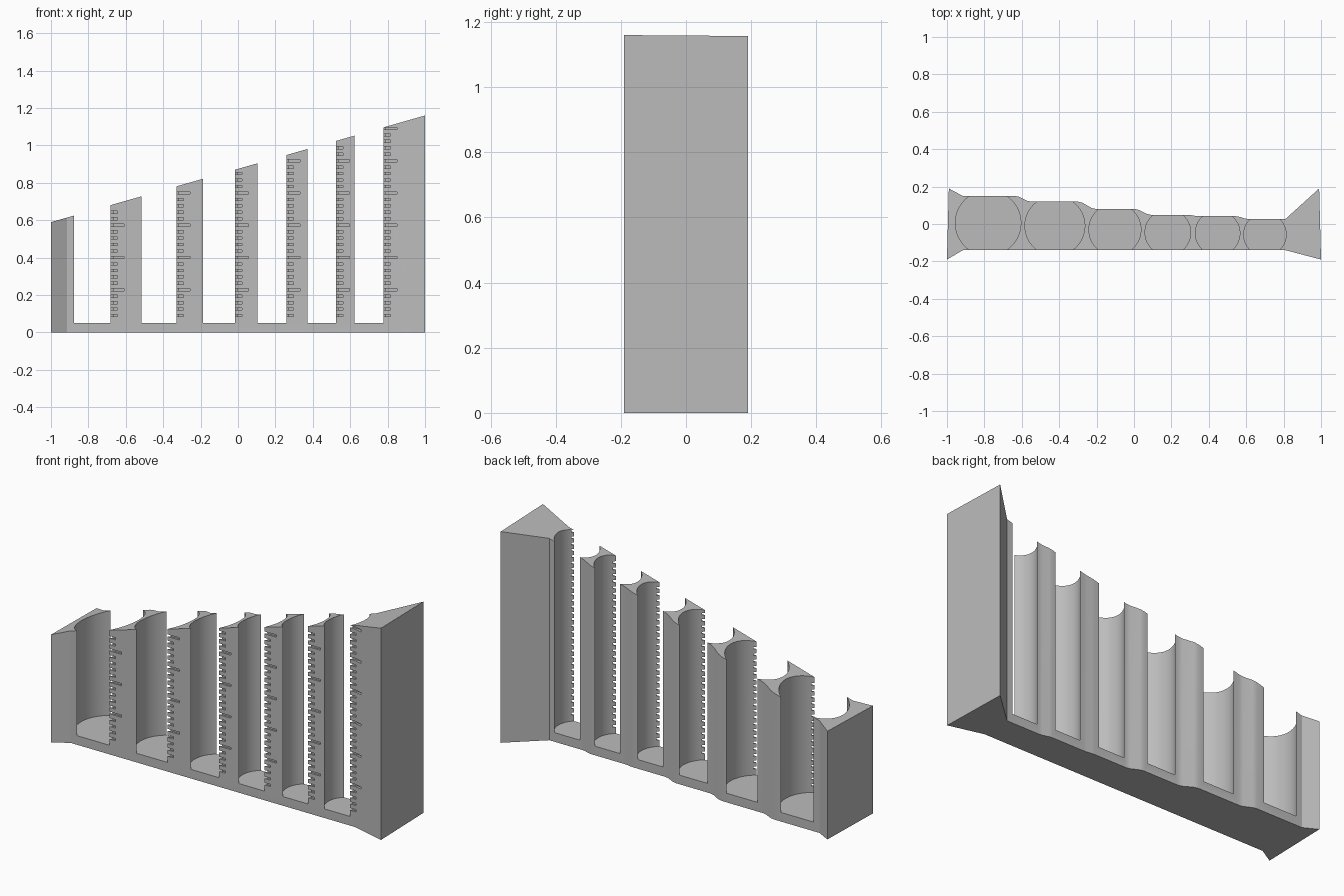
import bpy, bmesh, math
from mathutils import Matrix, Vector

cube = bpy.data.objects.get("Cube")
if cube:
    bpy.data.objects.remove(cube, do_unlink=True)

FRONT, FLOOR = -0.14, 0.05
# Tube pockets: centre x, radius, y of the flat back behind it
TUBES = [(-0.78, 0.175, 0.15), (-0.423, 0.16, 0.12), (-0.102, 0.139, 0.08),
         (0.181, 0.122, 0.049), (0.447, 0.119, 0.042), (0.70, 0.1135, 0.027)]


def top_z(x):
    return 0.875 + 0.285 * x


def make_object(name, bm):
    bmesh.ops.recalc_face_normals(bm, faces=bm.faces)
    mesh = bpy.data.meshes.new(name)
    bm.to_mesh(mesh)
    bm.free()
    obj = bpy.data.objects.new(name, mesh)
    bpy.context.collection.objects.link(obj)
    return obj


def add_box(bm, low, high):
    low, high = Vector(low), Vector(high)
    matrix = Matrix.Translation((low + high) / 2) @ Matrix.Diagonal((high - low).to_4d())
    bmesh.ops.create_cube(bm, size=1, matrix=matrix)


# Plan outline: flared ends, straight front, back stepping down by tube size
outline = [(-1, -0.19), (-0.915, FRONT), (0.81, FRONT), (1, -0.19), (0.99, 0.19), (0.81, 0.027)]
for i in range(len(TUBES) - 1, 0, -1):
    (xa, ra, ya), (xb, rb, yb) = TUBES[i - 1], TUBES[i]
    mid = (xa + ra + xb - rb) / 2
    half = 0.6 * (ya - yb) + 0.025
    for t in (1, 0.5, -0.5, -1):
        ease = 0.5 - 0.5 * math.sin(t * math.pi / 2)
        outline.append((mid + t * half, yb + (ya - yb) * ease))
outline += [(-0.915, 0.15), (-0.99, 0.19)]

# Holder block with sloping top
bm = bmesh.new()
bottom = bm.faces.new([bm.verts.new((x, y, 0)) for x, y in outline])
lifted = bmesh.ops.extrude_face_region(bm, geom=[bottom])["geom"]
for v in lifted:
    if isinstance(v, bmesh.types.BMVert):
        v.co.z = top_z(v.co.x)
holder = make_object("tube_holder", bm)

# Round pockets, open at front and back, and counting notches on each front lip
pockets, notches = bmesh.new(), bmesh.new()
for x, r, back in TUBES:
    y = (FRONT + back) / 2
    bmesh.ops.create_cone(pockets, cap_ends=True, segments=96, radius1=r, radius2=r, depth=2,
                          matrix=Matrix.Translation((x, y, FLOOR + 1)))
    lip = x + math.sqrt(r * r - (y - FRONT) ** 2)
    pitch, n = 0.0345, 1
    while FLOOR + n * pitch + 0.01 < top_z(lip):
        z = FLOOR + n * pitch
        reach = 0.073 if n % 5 == 0 else 0.038
        add_box(notches, (lip - 0.02, -0.25, z), (lip + reach, FRONT + 0.01, z + 0.012))
        n += 1

for cutter in (make_object("pocket_cutter", pockets), make_object("notch_cutter", notches)):
    cutter.hide_render = True
    mod = holder.modifiers.new("cut", "BOOLEAN")
    mod.operation, mod.solver, mod.object = "DIFFERENCE", "EXACT", cutter
    bpy.context.view_layer.objects.active = holder
    bpy.ops.object.modifier_apply(modifier=mod.name)
    bpy.data.objects.remove(cutter, do_unlink=True)

# Single grey plastic
grey = bpy.data.materials.new("plain_grey")
grey.use_nodes = True
colour = (0.5, 0.5, 0.5, 1)
grey.diffuse_color = colour
grey.node_tree.nodes["Principled BSDF"].inputs["Base Color"].default_value = colour
holder.data.materials.clear()
holder.data.materials.append(grey)
for p in holder.data.polygons:
    p.material_index = 0

bpy.ops.object.select_all(action="DESELECT")
holder.select_set(True)
bpy.context.view_layer.objects.active = holder
bpy.ops.object.shade_smooth_by_angle(angle=math.radians(25))
